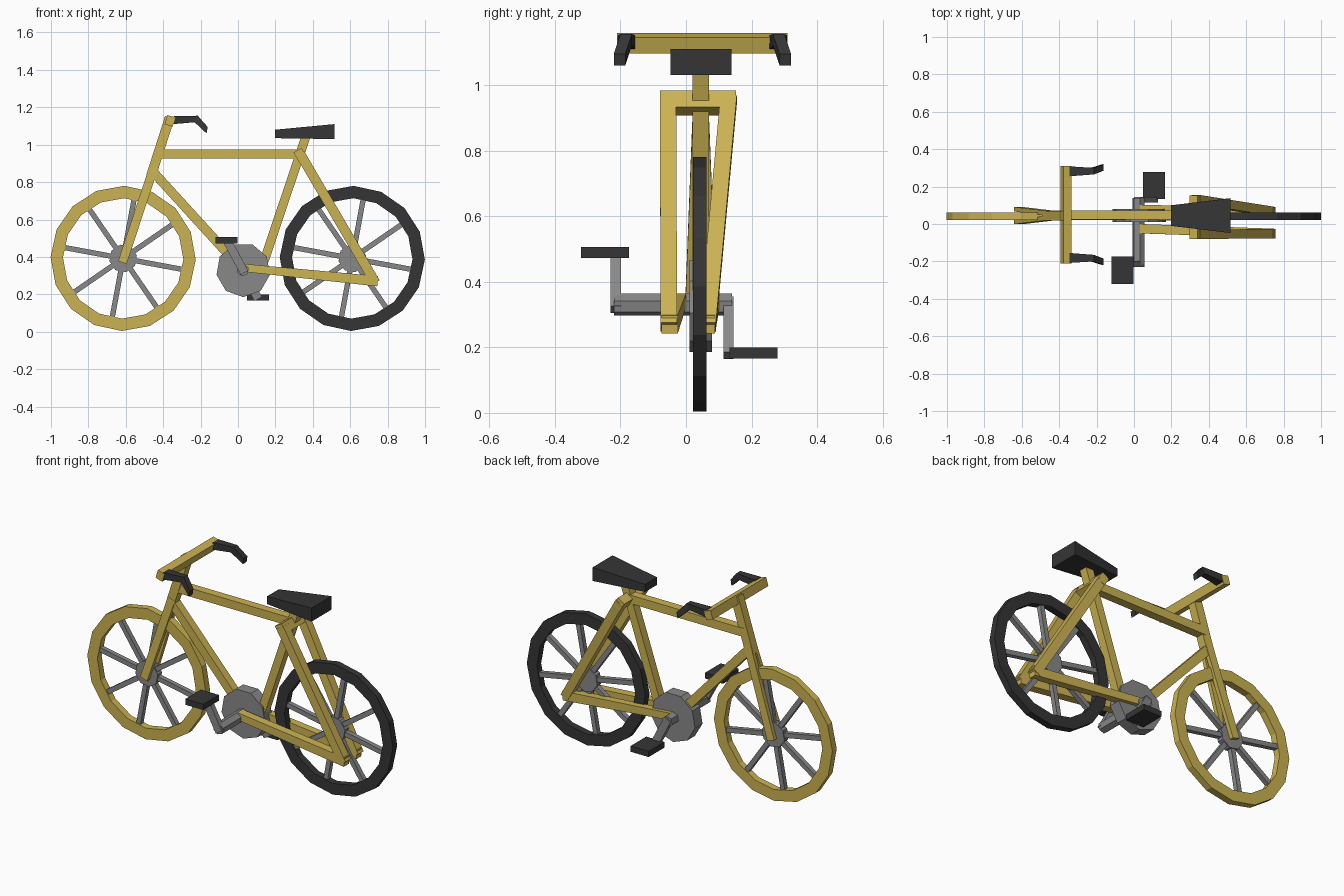
import bpy, bmesh, math
from mathutils import Vector

if "Cube" in bpy.data.objects:
    bpy.data.objects.remove(bpy.data.objects["Cube"])

YC = 0.045  # centre plane of the frame


def material(name, col):
    m = bpy.data.materials.new(name)
    m.diffuse_color = (*col, 1)
    m.use_nodes = True
    m.node_tree.nodes["Principled BSDF"].inputs["Base Color"].default_value = m.diffuse_color
    return m


YELLOW = material("mustard yellow", (0.60, 0.45, 0.085))
BLACK = material("dark grey", (0.036, 0.036, 0.036))
GREY = material("mid grey", (0.25, 0.25, 0.25))


def finish(bm, name, mat):
    bmesh.ops.recalc_face_normals(bm, faces=bm.faces[:])
    me = bpy.data.meshes.new(name)
    bm.to_mesh(me)
    bm.free()
    me.materials.append(mat)
    ob = bpy.data.objects.new(name, me)
    bpy.context.collection.objects.link(ob)
    return ob


def loft(bm, sections, closed=False):
    """Join cross-sections (lists of points) into a flat-faced skin."""
    rings = [[bm.verts.new(p) for p in s] for s in sections]
    n = len(rings[0])
    pairs = list(zip(rings, rings[1:]))
    if closed:
        pairs.append((rings[-1], rings[0]))
    for a, b in pairs:
        for i in range(n):
            j = (i + 1) % n
            bm.faces.new((a[i], a[j], b[j], b[i]))
    if not closed:
        bm.faces.new(rings[0])
        bm.faces.new(rings[-1])


def add_beam(bm, p0, p1, y0, h0, y1=None, h1=None):
    """Box beam in the side plane: y = thickness across, h = depth seen from the side."""
    p0, p1 = Vector(p0), Vector(p1)
    d = p1 - p0
    perp = Vector((-d.z, 0, d.x)).normalized()
    secs = []
    for p, y, h in ((p0, y0, h0), (p1, y1 or y0, h1 or h0)):
        v = Vector((0, y / 2, 0))
        q = perp * h / 2
        secs.append([p + v + q, p - v + q, p - v - q, p + v - q])
    loft(bm, secs)


def beam(name, mat, *args):
    bm = bmesh.new()
    add_beam(bm, *args)
    return finish(bm, name, mat)


def disc(bm, x, z, r, ya, yb, n, start):
    """Prism along y with n sides."""
    angs = [math.radians(start) + math.tau * i / n for i in range(n)]
    loft(bm, [[(x + r * math.cos(a), y, z + r * math.sin(a)) for a in angs] for y in (ya, yb)])


def wheel(prefix, x, mat):
    z, ro, ri, w = 0.392, 0.388, 0.322, 0.02
    yc = 0.042
    # tyre ring
    bm = bmesh.new()
    secs = []
    for i in range(16):
        a = math.tau * i / 16 - math.radians(1)
        c, s = math.cos(a), math.sin(a)
        secs.append([(x + r * c, yc + y, z + r * s)
                     for r, y in ((ro, -w), (ro, w), (ri, w), (ri, -w))])
    loft(bm, secs, closed=True)
    finish(bm, prefix + "_tyre", mat)
    # hub and spokes
    bm = bmesh.new()
    disc(bm, x, z, 0.075, yc - w, yc + w, 8, 12)
    for i in range(8):
        a = math.radians(34.5 + 45 * i)
        c, s = math.cos(a), math.sin(a)
        add_beam(bm, (x + 0.04 * c, yc, z + 0.04 * s),
                 (x + 0.335 * c, yc, z + 0.335 * s), 0.028, 0.028)
    finish(bm, prefix + "_hub_and_spokes", GREY)


wheel("front_wheel", -0.614, YELLOW)
wheel("rear_wheel", 0.611, BLACK)

# fork legs and steering column
for side, s in (("left", -1), ("right", 1)):
    beam("fork_leg_" + side, YELLOW, (-0.618, YC + s * 0.034, 0.37),
         (-0.45, YC + s * 0.014, 0.88), 0.024, 0.048)
beam("steering_column", YELLOW, (-0.466, YC, 0.83), (-0.365, YC, 1.145), 0.05, 0.052)

# main frame tubes
beam("top_tube", YELLOW, (-0.43, YC + 0.003, 0.95), (0.34, YC + 0.003, 0.95), 0.05, 0.05)
beam("down_tube", YELLOW, (-0.445, YC, 0.845), (0.02, YC, 0.335), 0.048, 0.05)
beam("seat_tube", YELLOW, (0.12, YC, 0.32), (0.365, YC, 1.05), 0.05, 0.048)

# rear stays, spread unevenly as in the frame
beam("seat_stay_left", YELLOW, (0.33, -0.055, 0.955), (0.735, -0.052, 0.262), 0.05, 0.052)
beam("seat_stay_right", YELLOW, (0.33, 0.13, 0.955), (0.735, 0.066, 0.262), 0.05, 0.052)
beam("chain_stay_left", YELLOW, (0.03, -0.025, 0.342), (0.747, -0.05, 0.27), 0.05, 0.042, 0.05, 0.055)
beam("chain_stay_right", YELLOW, (0.03, 0.08, 0.342), (0.747, 0.066, 0.27), 0.045, 0.042, 0.045, 0.055)
beam("stay_bridge", YELLOW, (0.318, 0.037, 0.97), (0.348, 0.037, 0.92), 0.232, 0.05)

# handlebar, tilted with the column
beam("handlebar", YELLOW, (-0.371, 0.05, 1.103), (-0.356, 0.05, 1.152), 0.52, 0.045)

# bent grips, mirrored about the handlebar centre; rows: x top, z top, x bottom, z bottom, y in, y out
GRIP = ((-0.345, 1.152, -0.345, 1.11, 0.205, 0.258),
        (-0.215, 1.155, -0.232, 1.12, 0.215, 0.25),
        (-0.162, 1.095, -0.168, 1.06, 0.235, 0.27))
for side, s in (("left", -1), ("right", 1)):
    bm = bmesh.new()
    loft(bm, [[(xt, 0.05 + s * a, zt), (xt, 0.05 + s * b, zt), (xb, 0.05 + s * b, zb), (xb, 0.05 + s * a, zb)]
              for xt, zt, xb, zb, a, b in GRIP])
    finish(bm, "grip_" + side, BLACK)

# wedge-shaped saddle; rows: x, half width, bottom, top
bm = bmesh.new()
loft(bm, [[(x, YC - w, zb), (x, YC + w, zb), (x, YC + w, zt), (x, YC - w, zt)]
          for x, w, zb, zt in ((0.197, 0.055, 1.035, 1.08), (0.515, 0.093, 1.03, 1.11))])
finish(bm, "saddle", BLACK)

# chainring and crank axle
bm = bmesh.new()
disc(bm, 0.028, 0.33, 0.145, 0.01, 0.08, 9, 270)
finish(bm, "chainring", GREY)
bm = bmesh.new()
disc(bm, 0.025, 0.33, 0.034, -0.22, 0.14, 6, 20)
finish(bm, "crank_axle", GREY)

# crank arms and pedals
for side, y, tip, ped in (("left", -0.214, (-0.06, 0.49), (-0.062, -0.247, 0.489)),
                          ("right", 0.13, (0.108, 0.175), (0.108, 0.206, 0.183))):
    beam("crank_" + side, GREY, (0.035, y, 0.315) if y < 0 else (0.02, y, 0.345),
         (tip[0], y, tip[1]), 0.031, 0.046)
    x, py, z = ped
    beam("pedal_" + side, BLACK, (x - 0.059, py, z), (x + 0.059, py, z), 0.146, 0.034)
